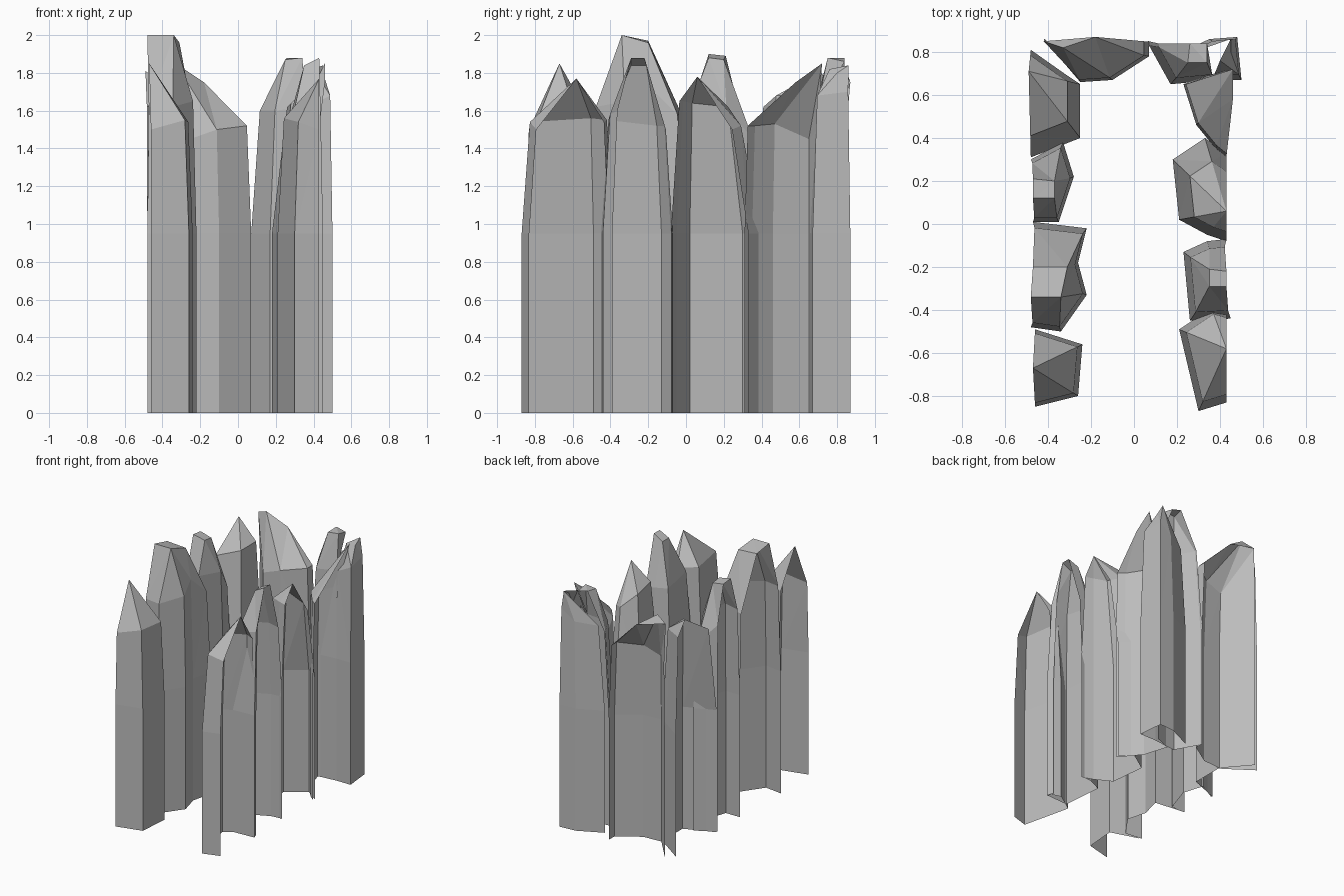
import bpy
import bmesh
from mathutils import Vector

default_cube = bpy.data.objects.get("Cube")
if default_cube:
    bpy.data.objects.remove(default_cube, do_unlink=True)

# One plain grey stone
stone = bpy.data.materials.new("grey_stone")
stone.use_nodes = True
stone_colour = (0.5, 0.5, 0.5, 1)
stone.diffuse_color = stone_colour
shader = stone.node_tree.nodes["Principled BSDF"]
shader.inputs["Base Color"].default_value = stone_colour
shader.inputs["Roughness"].default_value = 0.9

WAIST = 0.95  # height where every column starts to taper


def column(name, footprint, shoulder_heights, tip, taper=0.12):
    """Open-backed rock column: a straight shaft, a tapered shoulder, a faceted tip.

    The footprint is an open path around the faces that look into the courtyard;
    its two ends lie on the outer side, which has no wall.
    """
    bm = bmesh.new()
    centre = sum((Vector(p) for p in tip), Vector()) / len(tip)

    # Rings of points from the ground up to the shoulder
    foot = [bm.verts.new((x, y, 0)) for x, y in footprint]
    waist = [bm.verts.new((x, y, WAIST)) for x, y in footprint]
    shoulder = []
    for (x, y), height in zip(footprint, shoulder_heights):
        moved = Vector((x, y)).lerp(centre.xy, taper)
        shoulder.append(bm.verts.new((moved.x, moved.y, height)))
    crown = [bm.verts.new(p) for p in tip]

    # Shaft and tapered walls
    last = len(footprint) - 1
    for low, high in ((foot, waist), (waist, shoulder)):
        for i in range(last):
            bm.faces.new((low[i], low[i + 1], high[i + 1], high[i]))

    # Facets rising from the shoulder to the tip
    nearest = [round(i * (len(crown) - 1) / last) for i in range(last + 1)]
    for i in range(last):
        a, b = crown[nearest[i]], crown[nearest[i + 1]]
        if a == b:
            bm.faces.new((shoulder[i], shoulder[i + 1], a))
        else:
            bm.faces.new((shoulder[i], shoulder[i + 1], b, a))
    if len(crown) > 2:
        bm.faces.new(crown)

    # Split bent facets so every face is flat
    bent = [f for f in bm.faces if len(f.verts) > 3 and f.calc_center_median().z > WAIST]
    bmesh.ops.triangulate(bm, faces=bent)
    mesh = bpy.data.meshes.new(name)
    bm.to_mesh(mesh)
    bm.free()
    mesh.materials.append(stone)
    obj = bpy.data.objects.new(name, mesh)
    bpy.context.collection.objects.link(obj)
    return obj


# Right row, from the front to the back
column("right_front_column",
       footprint=[(-.46, -.85), (-.26, -.8), (-.24, -.56), (-.46, -.49)],
       shoulder_heights=[1.5, 1.55, 1.54, 1.56],
       tip=[(-.47, -.67, 1.85)],
       taper=0.1)
column("right_tallest_column",
       footprint=[(-.48, -.48), (-.34, -.5), (-.22, -.33), (-.26, -.18), (-.22, -.02), (-.47, .01)],
       shoulder_heights=[1.62, 1.62, 1.65, 1.72, 1.58, 1.57],
       tip=[(-.48, -.34, 2), (-.34, -.34, 2), (-.31, -.2, 1.96), (-.47, -.2, 1.97)],
       taper=0.1)
column("right_slim_column",
       footprint=[(-.47, .01), (-.35, .01), (-.28, .22), (-.33, .38), (-.48, .3)],
       shoulder_heights=[1.62, 1.64, 1.62, 1.45, 1.6],
       tip=[(-.47, .12, 1.9), (-.37, .12, 1.88), (-.37, .2, 1.87), (-.47, .21, 1.89)])
column("right_back_column",
       footprint=[(-.48, .31), (-.25, .4), (-.25, .65), (-.31, .69), (-.48, .81)],
       shoulder_heights=[1.62, 1.68, 1.68, 1.68, 1.7],
       tip=[(-.49, .71, 1.81)],
       taper=0.25)

# Back wall, from right to left
column("back_broad_column",
       footprint=[(-.42, .86), (-.25, .66), (-.1, .67), (.07, .78), (.07, .85)],
       shoulder_heights=[1.5, 1.45, 1.5, 1.52, 1.52],
       tip=[(-.42, .85, 1.81), (-.33, .82, 1.85), (-.18, .87, 1.75)],
       taper=0.06)
column("back_tall_column",
       footprint=[(.07, .85), (.07, .83), (.17, .65), (.38, .67)],
       shoulder_heights=[1.6, 1.6, 1.6, 1.62],
       tip=[(.26, .84, 1.88), (.25, .75, 1.87), (.34, .75, 1.88), (.34, .84, 1.86)],
       taper=0.2)
column("back_corner_column",
       footprint=[(.36, .67), (.5, .67), (.48, .87), (.35, .86), (.16, .77)],
       shoulder_heights=[1.62, 1.68, 1.7, 1.62, 1.6],
       tip=[(.4, .76, 1.82), (.45, .8, 1.8), (.45, .86, 1.84)],
       taper=0.18)

# Left row, from the back to the front
column("left_back_column",
       footprint=[(.36, .7), (.23, .65), (.29, .46), (.38, .35), (.43, .31)],
       shoulder_heights=[1.5, 1.45, 1.53, 1.52, 1.52],
       tip=[(.46, .72, 1.85), (.46, .58, 1.75)],
       taper=0.05)
column("left_wide_column",
       footprint=[(.43, .33), (.33, .4), (.18, .3), (.21, .02), (.34, -.05), (.43, -.08)],
       shoulder_heights=[1.5, 1.52, 1.62, 1.64, 1.65, 1.65],
       tip=[(.43, .06, 1.78)],
       taper=0.32)
column("left_flat_topped_column",
       footprint=[(.43, -.07), (.34, -.08), (.23, -.13), (.26, -.45), (.45, -.44), (.43, -.39)],
       shoulder_heights=[1.5, 1.52, 1.52, 1.55, 1.58, 1.6],
       tip=[(.43, -.22, 1.88), (.35, -.21, 1.84), (.35, -.29, 1.84), (.43, -.29, 1.88)],
       taper=0.2)
column("left_front_column",
       footprint=[(.43, -.41), (.36, -.39), (.21, -.49), (.3, -.87), (.43, -.83)],
       shoulder_heights=[1.54, 1.55, 1.56, 1.54, 1.5],
       tip=[(.43, -.58, 1.77)],
       taper=0.15)
